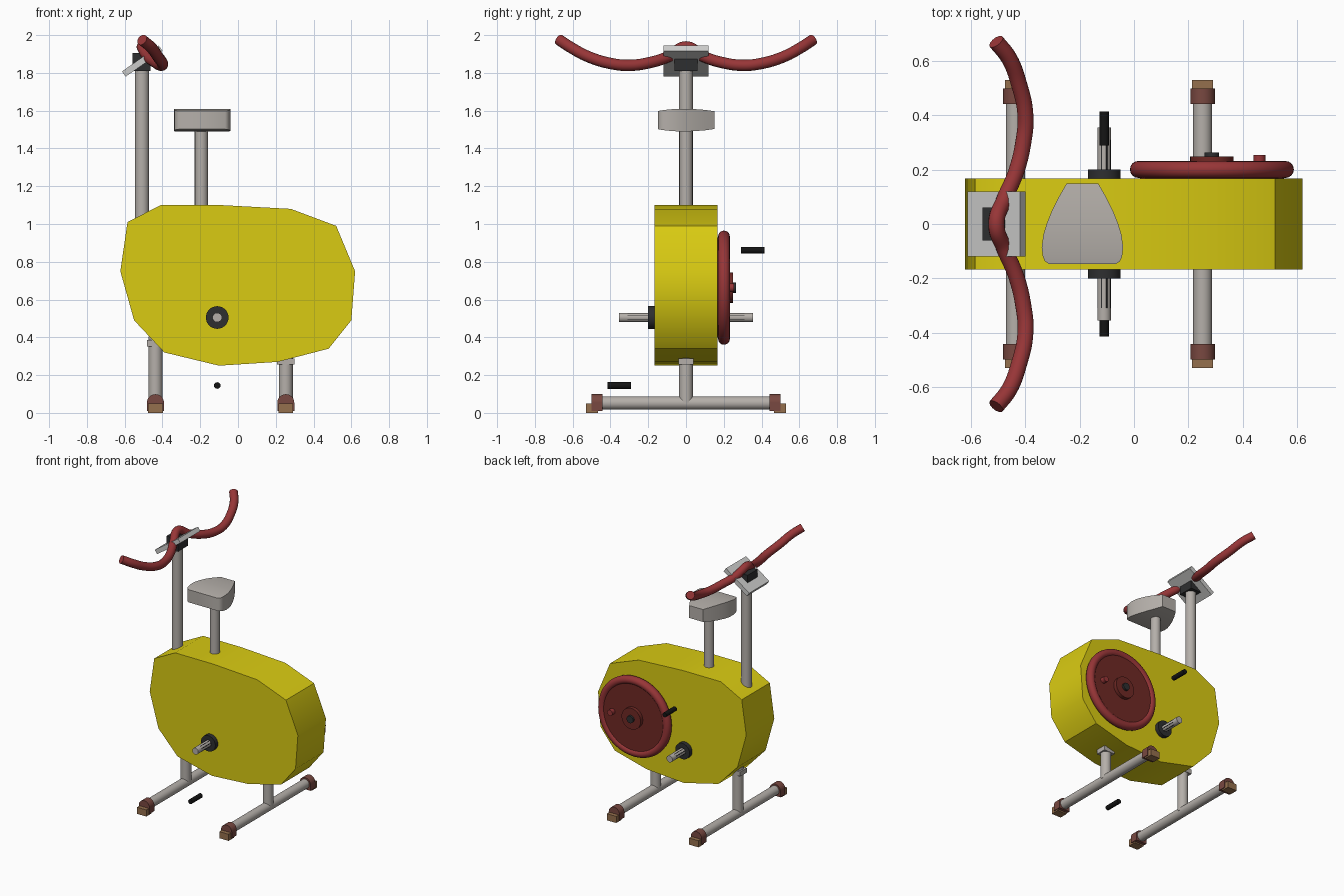
import bpy, bmesh, math
from mathutils import Vector, Matrix

if "Cube" in bpy.data.objects:
    bpy.data.objects.remove(bpy.data.objects["Cube"])


def material(name, r, g, b):
    m = bpy.data.materials.new(name)
    m.diffuse_color = (r, g, b, 1)
    m.use_nodes = True
    m.node_tree.nodes["Principled BSDF"].inputs["Base Color"].default_value = m.diffuse_color
    return m


YELLOW = material("yellow", 0.70, 0.60, 0.006)
METAL = material("warm grey metal", 0.46, 0.43, 0.40)
LIGHT = material("light grey", 0.60, 0.60, 0.59)
CHARCOAL = material("charcoal", 0.027, 0.028, 0.03)
BLACK = material("black", 0.007, 0.007, 0.007)
RED = material("red", 0.31, 0.036, 0.038)
DARK_RED = material("dark red", 0.16, 0.022, 0.018)
BROWN = material("red brown", 0.19, 0.065, 0.052)
TAN = material("tan", 0.30, 0.16, 0.075)


def finish(name, bm, mat, angle=35):
    """Turn a bmesh into an object, smooth except over sharp edges."""
    bmesh.ops.recalc_face_normals(bm, faces=bm.faces)
    for f in bm.faces:
        f.smooth = True
    for e in bm.edges:
        e.smooth = len(e.link_faces) == 2 and e.calc_face_angle(0) < math.radians(angle)
    me = bpy.data.meshes.new(name)
    bm.to_mesh(me)
    bm.free()
    me.materials.append(mat)
    ob = bpy.data.objects.new(name, me)
    bpy.context.collection.objects.link(ob)
    return ob


def rod(name, p, q, r, mat, sides=32):
    p, q = Vector(p), Vector(q)
    d = q - p
    m = Matrix.Translation((p + q) / 2) @ d.to_track_quat('Z', 'Y').to_matrix().to_4x4()
    bm = bmesh.new()
    bmesh.ops.create_cone(bm, cap_ends=True, segments=sides, radius1=r, radius2=r,
                          depth=d.length, matrix=m)
    return finish(name, bm, mat)


def box(name, centre, size, mat, tilt=0):
    m = Matrix.Translation(centre) @ Matrix.Rotation(tilt, 4, 'Y') @ Matrix.Diagonal((*size, 1))
    bm = bmesh.new()
    bmesh.ops.create_cube(bm, size=1, matrix=m)
    return finish(name, bm, mat)


def loft(name, rings, mat, angle=35, closed=False):
    """Skin a list of equally long rings of points."""
    bm = bmesh.new()
    rows = [[bm.verts.new(p) for p in ring] for ring in rings]
    n = len(rows[0])
    pairs = list(zip(rows, rows[1:])) + ([(rows[-1], rows[0])] if closed else [])
    for a, b in pairs:
        for i in range(n):
            j = (i + 1) % n
            bm.faces.new((a[i], a[j], b[j], b[i]))
    if not closed:
        bm.faces.new(rows[0])
        bm.faces.new(rows[-1])
    return finish(name, bm, mat, angle)


# Body shell
outline = [(-0.41, 1.10), (-0.09, 1.10), (0.28, 1.08), (0.52, 0.99), (0.62, 0.75),
           (0.60, 0.49), (0.48, 0.34), (0.21, 0.27), (-0.10, 0.25), (-0.39, 0.32),
           (-0.55, 0.49), (-0.623, 0.75), (-0.585, 1.01)]
loft("body_shell", [[(x, y, z) for x, z in outline] for y in (-0.168, 0.168)], YELLOW)

# Handlebar post, clamp and tilted console plate
rod("handlebar_post", (-0.508, 0, 0.95), (-0.508, 0, 1.83), 0.037, METAL)
box("handlebar_clamp", (-0.51, 0, 1.858), (0.096, 0.12, 0.094), CHARCOAL)
box("console_plate", (-0.507, 0, 1.862), (0.238, 0.24, 0.034), LIGHT, -math.radians(35))

# Handlebar
half = [(-0.40, 0.40, 1.85), (-0.425, 0.52, 1.887), (-0.46, 0.61, 1.935), (-0.508, 0.672, 1.975)]
inner = [(-0.478, 0.09, 1.888), (-0.435, 0.19, 1.855), (-0.408, 0.30, 1.84)]
side = inner + half
path = [(x, -y, z) for x, y, z in reversed(side)] + [(-0.507, 0, 1.938)] + side
cu = bpy.data.curves.new("handlebar_path", 'CURVE')
cu.dimensions = '3D'
cu.bevel_depth = 0.03
cu.bevel_resolution = 5
cu.use_fill_caps = True
sp = cu.splines.new('BEZIER')
sp.bezier_points.add(len(path) - 1)
for bp, co in zip(sp.bezier_points, path):
    bp.co = co
    bp.handle_left_type = bp.handle_right_type = 'AUTO'
tmp = bpy.data.objects.new("handlebar_path", cu)
bpy.context.collection.objects.link(tmp)
bpy.context.view_layer.update()
dg = bpy.context.evaluated_depsgraph_get()
me = bpy.data.meshes.new_from_object(tmp.evaluated_get(dg))
bm = bmesh.new()
bm.from_mesh(me)
bmesh.ops.remove_doubles(bm, verts=bm.verts, dist=0.0002)
bpy.data.objects.remove(tmp)
bpy.data.meshes.remove(me)
finish("handlebar", bm, RED, 50)

# Seat and post: cross sections along y (y, half width, half height)
rod("seat_post", (-0.194, 0, 1.0), (-0.194, 0, 1.52), 0.035, METAL)
stations = [(-0.148, 0.122, 0.048), (-0.138, 0.138, 0.050), (-0.12, 0.146, 0.053),
            (-0.085, 0.150, 0.057), (-0.04, 0.144, 0.060), (0.0, 0.132, 0.060),
            (0.05, 0.112, 0.058), (0.10, 0.087, 0.054), (0.15, 0.058, 0.047)]
loft("seat", [[(-0.19 + sx * w, y, 1.55 + sz * h)
               for sx, sz in ((-1, -1), (1, -1), (1, 1), (-1, 1))]
              for y, w, h in stations], METAL)

# Flywheel: rounded rim, disc, hub, axle cap and knob
cx, cz = 0.287, 0.663
rim = []
for i in range(64):
    a = math.tau * i / 64
    ring = []
    for k in range(16):
        b = math.tau * k / 16
        r = 0.272 + 0.03 * math.cos(b)
        ring.append((cx + r * math.cos(a), 0.201 + 0.031 * math.sin(b), cz + r * math.sin(a)))
    rim.append(ring)
loft("flywheel_rim", rim, RED, 60, closed=True)
rod("flywheel_disc", (cx, 0.165, cz), (cx, 0.221, cz), 0.265, DARK_RED, 64)
rod("flywheel_hub", (cx, 0.20, cz), (cx, 0.248, cz), 0.08, DARK_RED)
rod("flywheel_axle_cap", (cx, 0.23, cz), (cx, 0.264, cz), 0.027, CHARCOAL)
rod("flywheel_knob", (0.462, 0.20, cz), (0.462, 0.254, cz), 0.022, RED)

# Crank shafts with grooves, collars and pedals on both sides
px, pz = -0.11, 0.505
for s, label, pedal_z in ((-1, "front", 0.145), (1, "back", 0.862)):
    rod(label + "_crank_collar", (px, s * 0.15, pz), (px, s * 0.20, pz), 0.06, CHARCOAL)
    rod(label + "_crank_shaft", (px, s * 0.16, pz), (px, s * 0.355, pz), 0.025, METAL)
    for k in range(8):
        a = math.tau * (k + 0.5) / 8
        gx, gz = px + 0.0215 * math.cos(a), pz + 0.0215 * math.sin(a)
        rod(f"{label}_shaft_groove_{k}", (gx, s * 0.19, gz), (gx, s * 0.31, gz),
            0.0045, CHARCOAL, 8)
    rod(label + "_pedal", (px, s * 0.29, pedal_z), (px, s * 0.415, pedal_z), 0.0175, BLACK, 16)

# Legs, floor bars, end caps and feet
for label, x, top in (("left", -0.437, 0.385), ("right", 0.253, 0.288)):
    rod(label + "_leg", (x, 0, 0.05), (x, 0, top + 0.02), 0.037, METAL)
    box(label + "_leg_flange", (x, 0, top - 0.016), (0.092, 0.08, 0.034), METAL)
    rod(label + "_floor_bar", (x, -0.48, 0.052), (x, 0.48, 0.052), 0.035, METAL)
    for s, end in ((-1, "front"), (1, "back")):
        rod(f"{label}_{end}_end_cap", (x, s * 0.442, 0.054), (x, s * 0.50, 0.054), 0.045, BROWN)
        box(f"{label}_{end}_cap_base", (x, s * 0.471, 0.032), (0.09, 0.058, 0.044), BROWN)
        box(f"{label}_{end}_foot", (x, s * 0.498, 0.025), (0.078, 0.064, 0.05), TAN)
